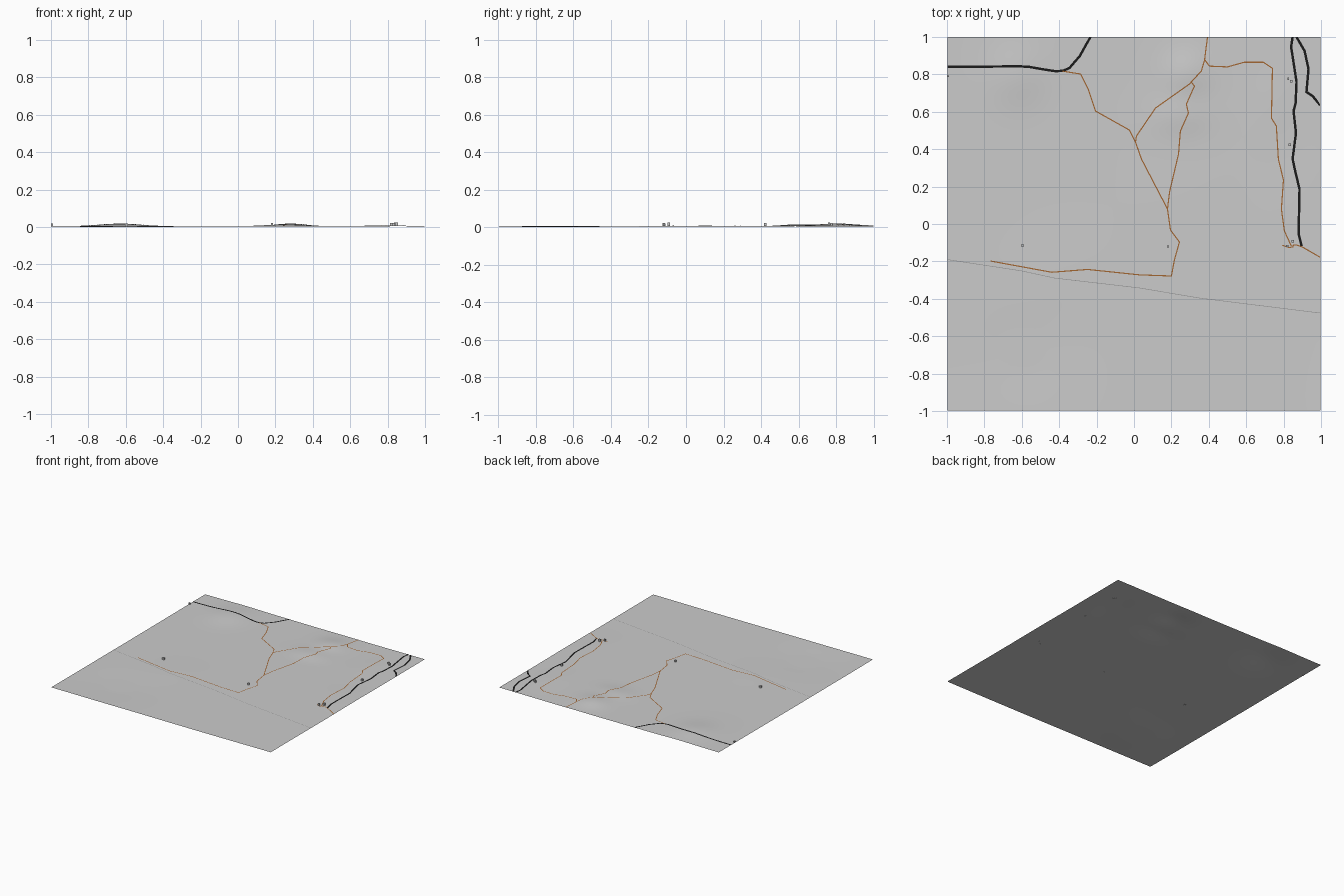
import bpy, bmesh, math
from mathutils import Vector

X0, X1, Y0, Y1 = -0.998, 0.996, -0.998, 1.0

# hills: x, y, spread x, spread y, height
HILLS = [(-0.63, 0.80, 0.15, 0.16, 0.013), (0.28, 0.80, 0.12, 0.12, 0.015),
         (0.25, 0.58, 0.15, 0.10, 0.009), (0.75, 0.65, 0.12, 0.20, 0.004),
         (-0.4, -0.25, 0.2, 0.2, 0.002), (0.9, 0.1, 0.2, 0.3, 0.003)]


def height(x, y):
    z = 0.0045 + 0.0015 * math.sin(3.1 * x + 0.6) * math.cos(2.7 * y)
    for hx, hy, sx, sy, h in HILLS:
        z += h * math.exp(-((x - hx) / sx) ** 2 - ((y - hy) / sy) ** 2)
    dip = math.exp(-((x + 0.6) / 0.3) ** 2 - ((y + 0.7) / 0.25) ** 2)
    return max(0.0, z - 0.006 * dip)


def material(name, rgb):
    m = bpy.data.materials.new(name)
    m.diffuse_color = (*rgb, 1)
    return m


def add_object(name, bm, mat=None):
    me = bpy.data.meshes.new(name)
    bm.to_mesh(me)
    bm.free()
    ob = bpy.data.objects.new(name, me)
    bpy.context.collection.objects.link(ob)
    if mat:
        me.materials.append(mat)
    return ob


def ribbon(name, pts, width, mat, lift=0.0008):
    """Flat strip with mitred corners, draped over the ground."""
    pts = [Vector(p) for p in pts]
    path = []
    for a, b in zip(pts, pts[1:]):
        n = max(1, int((b - a).length / 0.025))
        path += [a.lerp(b, i / n) for i in range(n)]
    path.append(pts[-1])
    bm = bmesh.new()
    prev = None
    for i, p in enumerate(path):
        d0 = (p - path[max(i - 1, 0)]).normalized()
        d1 = (path[min(i + 1, len(path) - 1)] - p).normalized()
        t = (d0 + d1).normalized()
        d = d1 if d1.length else d0
        side = Vector((-t.y, t.x)) * (width / 2) / max(0.6, t.dot(d))
        row = [bm.verts.new((min(max(q.x, X0), X1), min(max(q.y, Y0), Y1),
                             height(q.x, q.y) + lift)) for q in (p + side, p - side)]
        if prev:
            bm.faces.new((prev[0], prev[1], row[1], row[0]))
        prev = row
    return add_object(name, bm, mat)


# ground sheet
bm = bmesh.new()
bmesh.ops.create_grid(bm, x_segments=90, y_segments=90, size=1)
for v in bm.verts:
    v.co.x = X0 + (v.co.x + 1) / 2 * (X1 - X0)
    v.co.y = Y0 + (v.co.y + 1) / 2 * (Y1 - Y0)
    v.co.z = height(v.co.x, v.co.y)
for f in bm.faces:
    f.smooth = True
add_object("ground", bm)

black = material("asphalt", (0.01, 0.01, 0.01))
brown = material("dirt", (0.36, 0.13, 0.03))
grey = material("stream_grey", (0.3, 0.3, 0.3))

# paved roads
ribbon("road_west", [(X0, .84), (-.61, .843), (-.56, .84), (-.48, .826), (-.42, .817), (-.38, .819),
                     (-.345, .834), (-.29, .898), (-.233, 1)], 0.013, black)
ribbon("road_east", [(.848, 1), (.84, .947), (.869, .76), (.864, .647), (.853, .604), (.866, .487),
                     (.848, .348), (.864, .273), (.885, .187), (.88, -.053), (.896, -.118)], 0.013, black)
ribbon("road_corner", [(.869, 1), (.912, .925), (.933, .829), (.922, .706), (.955, .684),
                       (X1, .634)], 0.013, black)

# dirt tracks
ribbon("track_main", [(-.387, .818), (-.286, .802), (-.243, .716), (-.206, .604), (-.024, .502),
                      (.008, .438), (.04, .347), (.179, .08), (.195, -.032), (.243, -.096),
                      (.216, -.192), (.2, -.278), (.03, -.272), (-.248, -.243), (-.44, -.258),
                      (-.767, -.198)], 0.006, brown)
ribbon("track_north", [(.008, .438), (.013, .47), (.115, .62), (.296, .748), (.36, .818),
                       (.377, .876), (.393, 1)], 0.006, brown)
ribbon("track_link", [(.307, .758), (.323, .737), (.28, .641), (.291, .593), (.248, .497),
                      (.238, .374), (.19, .171), (.179, .08)], 0.006, brown)
ribbon("track_east", [(.377, .88), (.403, .844), (.5, .84), (.59, .865), (.692, .865), (.74, .833),
                      (.735, .566), (.761, .524), (.772, .347), (.799, .235), (.788, .08),
                      (.804, -.037), (.841, -.118)], 0.006, brown)
ribbon("track_yard", [(.793, -.114), (.83, -.126), (.85, -.122), (.852, -.112), (.868, -.112),
                      (.9, -.123), (X1, -.178)], 0.006, brown)

# thin stream line
ribbon("stream", [(X0, -.19), (-.6, -.251), (-.425, -.289), (.03, -.342), (.35, -.396),
                  (X1, -.476)], 0.003, grey)

# small buildings: x, y, width, depth, height
HOUSES = [(-.596, -.115, .015, .012, .016), (.181, -.12, .011, .012, .015),
          (.824, .776, .008, .012, .016), (.841, .763, .013, .012, .018),
          (.833, .423, .014, .013, .017), (.849, -.092, .014, .012, .019),
          (.82, -.118, .012, .010, .017), (-.994, .79, .010, .010, .014)]
for i, (x, y, w, d, h) in enumerate(HOUSES):
    bm = bmesh.new()
    bmesh.ops.create_cube(bm, size=1)
    z = height(x, y)
    for v in bm.verts:
        v.co = (x + v.co.x * w, y + v.co.y * d, z - 0.001 + (v.co.z + 0.5) * (h + 0.001))
    add_object(f"building_{i + 1}", bm)
